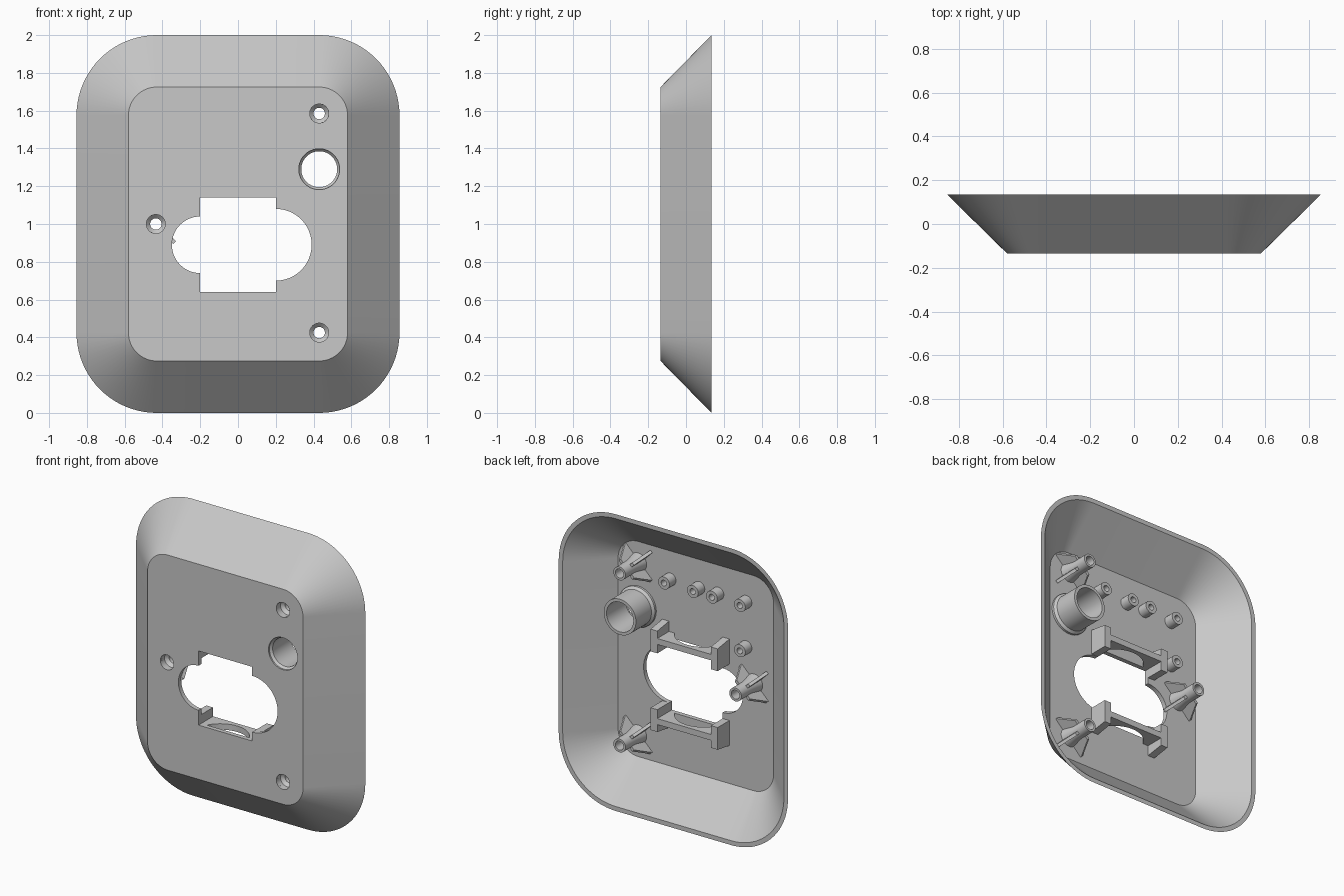
import bpy, bmesh
from math import sin, cos, pi
from mathutils import Matrix, Vector

cube = bpy.data.objects.get("Cube")
if cube:
    bpy.data.objects.remove(cube, do_unlink=True)

grey = bpy.data.materials.new("light grey plastic")
grey.use_nodes = True
colour = (0.58, 0.58, 0.58, 1)
grey.diffuse_color = colour
grey.node_tree.nodes["Principled BSDF"].inputs["Base Color"].default_value = colour

FRONT, INNER, BACK = -0.135, -0.105, 0.135
ROOT = -0.12          # parts are rooted inside the face plate
MID_Z = 0.89          # centre height of the connector opening


def finish(name, bm):
    bmesh.ops.recalc_face_normals(bm, faces=bm.faces)
    mesh = bpy.data.meshes.new(name)
    bm.to_mesh(mesh)
    bm.free()
    mesh.materials.append(grey)
    ob = bpy.data.objects.new(name, mesh)
    bpy.context.collection.objects.link(ob)
    return ob


def select(ob):
    bpy.ops.object.select_all(action='DESELECT')
    ob.select_set(True)
    bpy.context.view_layer.objects.active = ob


def smooth(ob):
    select(ob)
    bpy.ops.object.shade_smooth_by_angle(angle=0.5)


def box(name, x0, x1, y0, y1, z0, z1):
    bm = bmesh.new()
    bmesh.ops.create_cube(bm, size=1)
    for v in bm.verts:
        v.co = Vector(((x0 + x1) / 2 + v.co.x * (x1 - x0),
                       (y0 + y1) / 2 + v.co.y * (y1 - y0),
                       (z0 + z1) / 2 + v.co.z * (z1 - z0)))
    return finish(name, bm)


def cylinder(name, centre, radius, depth, axis='Y'):
    bm = bmesh.new()
    bmesh.ops.create_cone(bm, cap_ends=True, segments=64, radius1=radius,
                          radius2=radius, depth=depth)
    if axis == 'Y':
        bm.transform(Matrix.Rotation(pi / 2, 4, 'X'))
    bm.transform(Matrix.Translation(centre))
    return finish(name, bm)


def cut(target, cutter):
    cutter.hide_render = True
    mod = target.modifiers.new("cut", 'BOOLEAN')
    mod.operation, mod.solver, mod.object = 'DIFFERENCE', 'EXACT', cutter
    select(target)
    bpy.ops.object.modifier_apply(modifier=mod.name)
    bpy.data.objects.remove(cutter, do_unlink=True)


def lathe(name, profile, x, z, steps=40):
    """Turn a closed (radius, y) profile about an axis along y."""
    bm = bmesh.new()
    rings = [[bm.verts.new((x + r * cos(2 * pi * i / steps), y,
                            z + r * sin(2 * pi * i / steps)))
              for r, y in profile] for i in range(steps)]
    n = len(profile)
    for i in range(steps):
        a, b = rings[i], rings[(i + 1) % steps]
        for j in range(n):
            k = (j + 1) % n
            bm.faces.new((a[j], a[k], b[k], b[j]))
    ob = finish(name, bm)
    smooth(ob)
    return ob


def prism(name, points, thickness, matrix):
    """Extrude a flat (x, y) outline evenly about z = 0, then place it."""
    bm = bmesh.new()
    face = bm.faces.new([bm.verts.new((px, py, -thickness / 2)) for px, py in points])
    ext = bmesh.ops.extrude_face_region(bm, geom=[face])
    for v in ext["geom"]:
        if isinstance(v, bmesh.types.BMVert):
            v.co.z += thickness
    bm.transform(matrix)
    return finish(name, bm)


# Flared shell with rounded corners
def rounded_loop(bm, radius, y, seg=20):
    verts = []
    for q, (sx, sz) in enumerate(((1, 1), (-1, 1), (-1, -1), (1, -1))):
        for i in range(seg + 1):
            a = (q + i / seg) * pi / 2
            verts.append(bm.verts.new((sx * 0.43 + radius * cos(a), y,
                                       1 + sz * 0.575 + radius * sin(a))))
    return verts


bm = bmesh.new()
loops = [rounded_loop(bm, r, y) for r, y in
         ((0.15, FRONT), (0.425, BACK), (0.395, BACK), (0.15, INNER))]
for a, b in zip(loops, loops[1:]):
    for i in range(len(a)):
        k = (i + 1) % len(a)
        bm.faces.new((a[i], a[k], b[k], b[i]))
bm.faces.new(loops[0])
bm.faces.new(loops[-1])
shell = finish("cover_shell", bm)

# Openings in the face plate
screws = ((0.43, 1.585), (-0.435, 1.0), (0.43, 0.425))
cut(shell, box("opening_cutter", -0.2, 0.2, -0.2, -0.05, MID_Z - 0.25, MID_Z + 0.25))
rounds = [(-0.2, MID_Z, 0.15), (0.2, MID_Z, 0.19), (0.43, 1.29, 0.108)]
rounds += [(x, z, 0.05) for x, z in screws]
for x, z, r in rounds:
    cut(shell, cylinder("round_cutter", (x, -0.12, z), r, 0.14))
smooth(shell)

# Screw posts with four diagonal fins each
for n, (x, z) in enumerate(screws, 1):
    lathe(f"screw_post_{n}", [(0.066, ROOT), (0.045, -0.02), (0.045, 0.095), (0.03, 0.095),
                              (0.03, -0.07), (0.05, -0.09), (0.05, ROOT)], x, z)
    for k in range(4):
        place = Matrix.Translation((x, 0, z)) @ Matrix.Rotation(pi / 4 + k * pi / 2, 4, 'Y')
        prism(f"post_{n}_fin_{k + 1}",
              [(0.056, -0.115), (0.14, -0.115), (0.14, -0.1), (0.07, 0.02), (0.04, 0.02)],
              0.02, place)

# Large guide tube
lathe("guide_tube", [(0.135, ROOT), (0.135, -0.09), (0.12, -0.075), (0.12, 0.09),
                     (0.1, 0.09), (0.095, -0.11), (0.108, -0.125)], 0.43, 1.29, 56)

# Small hollow bosses
for n, (x, z) in enumerate(((0.19, 1.535), (-0.025, 1.535), (-0.167, 1.535),
                            (-0.376, 1.535), (-0.376, 1.23)), 1):
    lathe(f"small_boss_{n}", [(0.042, ROOT), (0.042, -0.035), (0.02, -0.035),
                              (0.02, ROOT)], x, z, 28)

# Connector brackets, mirrored above and below the opening
for label, s in (("upper", 1), ("lower", -1)):
    z0, z1 = sorted((MID_Z + s * 0.25, MID_Z + s * 0.29))
    shelf = box(f"{label}_bracket_shelf", -0.21, 0.21, -0.115, 0.02, z0, z1)
    cut(shelf, cylinder("arc_cutter", (0, -0.19, MID_Z + s * 0.27), 0.18, 0.2, 'Z'))
    smooth(shelf)
    for side, sx in (("left", 1), ("right", -1)):
        # outline runs in height and depth, extruded across x
        outline = [(0.19, -0.11), (0.19, 0.02), (0.34, 0.02), (0.36, -0.11)]
        place = Matrix(((0, 0, 1, sx * 0.225), (0, 1, 0, 0),
                        (s, 0, 0, MID_Z), (0, 0, 0, 1)))
        prism(f"{label}_bracket_{side}_end", outline, 0.05, place)
